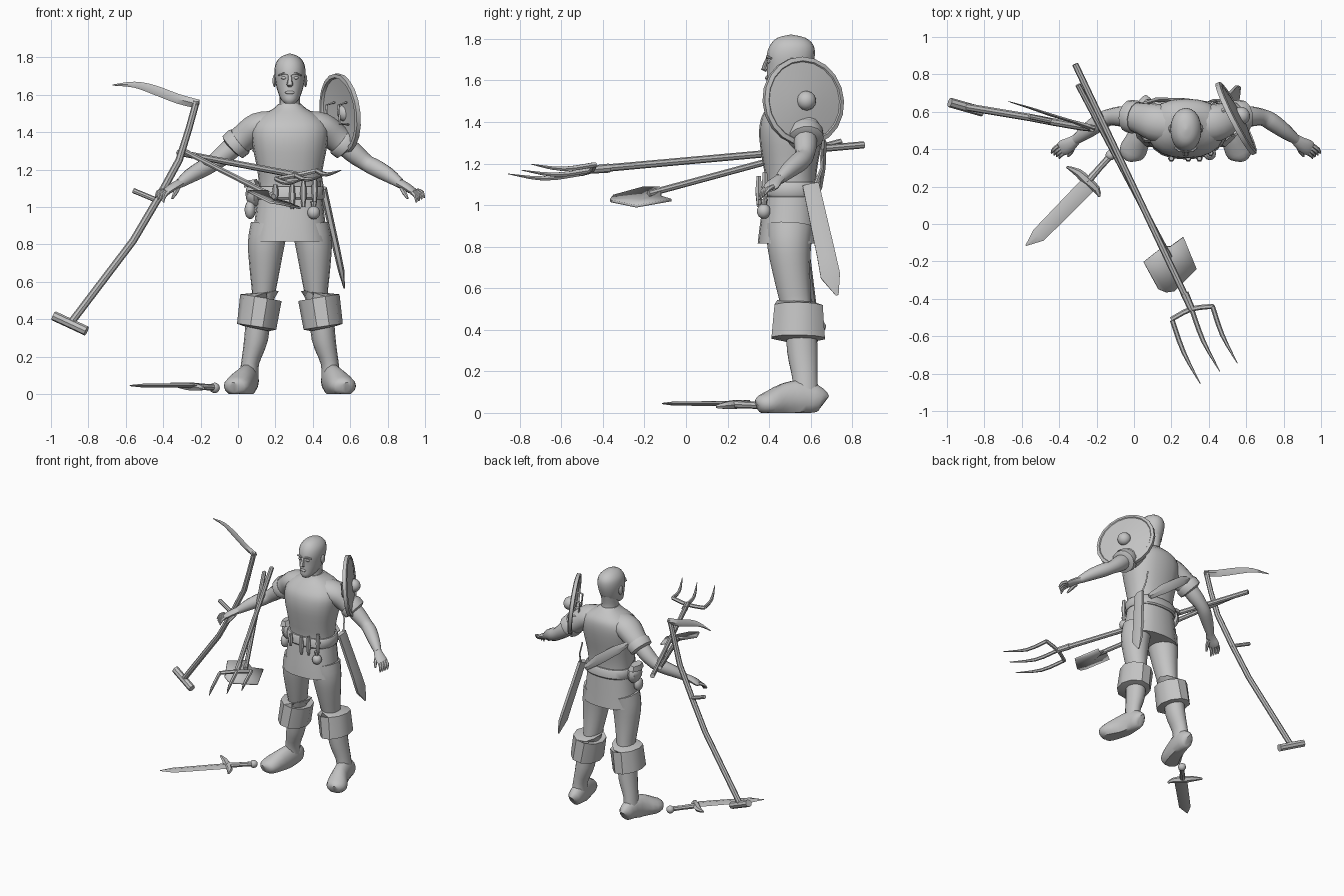
import bpy, bmesh, math
from mathutils import Vector

CX = 0.2775  # body centre line
grey = bpy.data.materials.new("plain_grey")
grey.diffuse_color = (0.55, 0.55, 0.55, 1)


def finish(name, bm, mirror=False, body=False):
    bmesh.ops.recalc_face_normals(bm, faces=bm.faces)
    me = bpy.data.meshes.new(name)
    bm.to_mesh(me)
    bm.free()
    me.materials.append(grey)
    ob = bpy.data.objects.new(name, me)
    bpy.context.collection.objects.link(ob)
    if mirror or body:
        ob.location.x = CX
    if mirror:
        ob.modifiers.new("mirror", 'MIRROR')
    return ob


def spline(pts, n):
    out = []
    for i in range(len(pts) - 1):
        a, b, c, d = (Vector(pts[max(0, min(len(pts) - 1, k))]) for k in (i - 1, i, i + 1, i + 2))
        for s in range(n):
            t = s / n
            out.append(0.5 * (2 * b + (c - a) * t + (2 * a - 5 * b + 4 * c - d) * t * t
                              + (3 * b - a - 3 * c + d) * t ** 3))
    return out + [Vector(pts[-1])]


def tube(name, pts, sides=8, smooth=0, square=1.0, floor=False, **kw):
    """Skin a path of (x, y, z, side radius, up radius)."""
    pts = [tuple(p) if len(p) == 5 else tuple(p) + (p[3],) for p in pts]
    pts = spline(pts, smooth) if smooth else [Vector(p) for p in pts]
    pos = [Vector(p[:3]) for p in pts]
    run = (pos[-1] - pos[0]).normalized()
    ref = Vector((0, 1, 0)) if abs(run.z) > 0.8 else Vector((0, 0, 1))
    bm = bmesh.new()
    rings = []
    for i, p in enumerate(pts):
        t = (pos[min(i + 1, len(pos) - 1)] - pos[max(i - 1, 0)]).normalized()
        if square != 1.0:
            t = Vector((0, 0, 1))
        side = t.cross(ref).normalized()
        up = side.cross(t)
        ring = []
        for k in range(sides):
            a = 2 * math.pi * k / sides
            c, s = math.cos(a), math.sin(a)
            v = (pos[i] + side * math.copysign(abs(c) ** square, c) * max(p[3], .001)
                 + up * math.copysign(abs(s) ** square, s) * max(p[4], .001))
            if floor:
                v.z = max(v.z, 0)
            ring.append(bm.verts.new(v))
        rings.append(ring)
    for a, b in zip(rings, rings[1:]):
        for k in range(sides):
            j = (k + 1) % sides
            bm.faces.new((a[k], a[j], b[j], b[k]))
    bm.faces.new(rings[0])
    bm.faces.new(rings[-1])
    return finish(name, bm, **kw)


def ball(name, loc, size, seg=12, **kw):
    bm = bmesh.new()
    bmesh.ops.create_uvsphere(bm, u_segments=seg, v_segments=8, radius=1)
    for v in bm.verts:
        v.co = Vector(loc) + Vector([v.co[i] * size[i] for i in range(3)])
    return finish(name, bm, **kw)


def loft(name, rows, square=0.85, smooth=3, sides=20):
    """Stack of rings: (z, half width, front y, back y)."""
    return tube(name, [(0, (f + b) / 2, z, w, (b - f) / 2) for z, w, f, b in rows],
                sides, smooth, square, body=True)


# Tunic, belt, neck and head
loft("tunic", [(.99, .17, .38, .63), (1.1, .165, .385, .625), (1.2, .175, .37, .635),
               (1.33, .2, .352, .66), (1.42, .205, .362, .67), (1.48, .165, .40, .66),
               (1.525, .09, .44, .62), (1.55, .062, .455, .59)])
loft("skirt", [(.815, .205, .345, .645), (.9, .192, .355, .64), (1.06, .172, .378, .632)])
loft("belt", [(1.04, .178, .37, .64), (1.05, .185, .362, .648), (1.1, .183, .365, .645),
              (1.11, .176, .373, .637)], smooth=0)
loft("neck", [(1.5, .062, .45, .6), (1.56, .055, .455, .585), (1.64, .055, .46, .6)], 1.01)
loft("head", [(1.552, .024, .40, .46), (1.572, .046, .388, .52), (1.61, .063, .388, .58),
              (1.66, .076, .39, .605), (1.72, .083, .388, .62), (1.77, .075, .405, .613),
              (1.805, .045, .44, .575), (1.82, .004, .5, .51)], 0.95)
tube("nose", [(0, .39, 1.705, .009, .006), (0, .38, 1.675, .012, .01), (0, .374, 1.655, .018, .013),
              (0, .388, 1.645, .012, .006)], 8, body=True)
ball("lips", (0, .389, 1.612), (.026, .009, .009), body=True)
ball("eye", (.032, .398, 1.69), (.015, .009, .008), mirror=True)
tube("brow", [(.01, .39, 1.708, .006), (.035, .391, 1.714, .007), (.06, .41, 1.705, .005)], 6, mirror=True)
ball("ear", (.083, .51, 1.675), (.01, .022, .034), mirror=True)

# Arms with rolled sleeves
tube("sleeve", [(.1, .53, 1.43, .1, .085), (.17, .545, 1.425, .1, .08), (.24, .565, 1.375, .085, .075),
                (.3, .575, 1.325, .075, .07)], 14, 3, mirror=True)
tube("sleeve_cuff", [(.265, .57, 1.355, .083, .077), (.275, .572, 1.347, .09, .083),
                     (.305, .577, 1.32, .087, .08), (.312, .578, 1.313, .06, .055)], 14, mirror=True)
tube("arm", [(.26, .57, 1.36, .055), (.34, .575, 1.29, .055), (.41, .57, 1.235, .045),
             (.46, .545, 1.208, .047), (.53, .495, 1.168, .04), (.59, .45, 1.125, .026)], 12, 3, mirror=True)
tube("palm", [(.58, .458, 1.13, .026, .024), (.615, .43, 1.112, .036, .022), (.65, .41, 1.09, .042, .019),
              (.668, .4, 1.078, .036, .014)], 10, 2, mirror=True)
for i in range(4):
    bx, by, bz = .648 + .011 * i, .382 + .012 * i, 1.08 + .003 * i
    tx, ty, tz = .676 + .014 * i, .352 + .009 * i, 1.026 + .008 * i
    tube("finger_%d" % i, [(bx, by, bz, .012), ((bx + tx) / 2 + .008, (by + ty) / 2, (bz + tz) / 2 + .008, .011),
                           (tx, ty, tz, .005)], 6, 2, mirror=True)
tube("thumb", [(.6, .425, 1.1, .015), (.613, .388, 1.075, .013), (.63, .362, 1.045, .006)], 6, 2, mirror=True)

# Legs and boots
tube("leg", [(.11, .5, .9, .1, .115), (.127, .497, .8, .098, .105), (.135, .51, .66, .08, .088),
             (.142, .53, .52, .06, .074), (.155, .54, .45, .058, .07)], 16, 3, mirror=True)
tube("boot_cuff", [(.15, .54, .50, .065, .075), (.152, .542, .52, .098, .11), (.155, .542, .515, .112, .122),
                   (.178, .54, .36, .106, .135), (.18, .54, .35, .07, .08)], 10, mirror=True)
tube("boot_shaft", [(.165, .55, .47, .066, .076), (.18, .56, .3, .064, .075), (.212, .572, .17, .048, .062),
                    (.22, .575, .08, .052, .065)], 14, 3, mirror=True)
tube("boot_foot", [(.215, .665, .05, .02, .04), (.215, .645, .06, .046, .06), (.222, .57, .075, .055, .085),
                   (.245, .48, .06, .06, .085), (.28, .4, .045, .073, .06), (.297, .36, .04, .058, .045),
                   (.302, .342, .035, .025, .028)], 14, 2, floor=True, mirror=True)

# Belt pouches and tools
ball("hip_pouch", (.085, .50, 1.07), (.045, .07, .07), 8)
tube("hip_pouch_flap", [(.075, .50, 1.11, .045, .075), (.07, .50, 1.145, .03, .06)], 6)
ball("water_flask", (.065, .48, .985), (.03, .04, .05))
ball("belt_bag", (.405, .375, .97), (.034, .034, .036))
tube("bag_neck", [(.405, .375, 1.0, .012), (.405, .375, 1.03, .018)], 8)
for i, (x, top, low) in enumerate(((.2, 1.12, 1.03), (.29, 1.12, .99), (.35, 1.14, 1.0), (.41, 1.16, 1.02))):
    y = .35 + (.03 if x > .4 else 0)
    tube("belt_tool_%d" % i, [(x, y, top, .012), (x, y, (top + low) / 2, .018), (x, y, low, .01)], 6)
tube("back_band", [(.4, .645, 1.08, .01, .02), (.28, .66, 1.18, .012, .035), (.12, .665, 1.3, .012, .032),
                   (.04, .64, 1.36, .008, .015)], 4)

# Scabbard and strap
tube("scabbard", [(.455, .6, 1.1, .02, .046), (.53, .675, .76, .019, .052), (.552, .695, .66, .017, .055),
                  (.568, .728, .566, .004, .008)], 6)
tube("scabbard_strap", [(.455, .62, 1.09, .006, .01), (.44, .655, 1.18, .006, .008), (.42, .65, 1.27, .006, .008)], 4)

# Round shield: turned profile with rim, boss and arm straps
profile = [(.003, .022), (.1, .017), (.19, .004), (.195, .01), (.215, .004), (.215, -.02), (.195, -.022),
           (.19, -.008), (.1, .003), (.003, .007)]
bm = bmesh.new()
rings = [[bm.verts.new((r * math.cos(k * math.pi / 10), r * math.sin(k * math.pi / 10), z)) for k in range(20)]
         for r, z in profile]
for a, b in zip(rings, rings[1:]):
    for k in range(20):
        bm.faces.new((a[k], a[k - 1], b[k - 1], b[k]))
bm.faces.new(rings[0])
bm.faces.new(rings[-1])
parts = [finish("shield", bm), ball("shield_boss", (0, 0, .025), (.048, .048, .045))]
for s in (-.07, .07):
    parts.append(tube("shield_strap", [(s, -.06, 0, .012, .006), (s, -.05, -.05, .012, .006),
                                       (s, .05, -.05, .012, .006), (s, .06, 0, .012, .006)], 4))
for ob in parts:
    ob.rotation_euler = Vector((.87, .45, .1)).to_track_quat('Z', 'Y').to_euler()
    ob.location = (.553, .568, 1.5)

# Scythe
tube("scythe_handle", [(-.222, .512, 1.565, .018), (-.262, .515, 1.42, .018), (-.315, .525, 1.25, .02),
                       (-.43, .545, 1.04, .02), (-.56, .57, .82, .02), (-.89, .625, .385, .02)], 8)
tube("scythe_end_bar", [(-.985, .65, .418, .026), (-.81, .6, .337, .026)], 8)
tube("scythe_grip", [(-.42, .545, 1.03, .014), (-.56, .575, 1.088, .014)], 8)
tube("scythe_blade", [(-.212, .51, 1.55, .018, .024), (-.32, .545, 1.578, .009, .026),
                      (-.45, .585, 1.627, .008, .025), (-.555, .62, 1.654, .006, .016),
                      (-.67, .655, 1.652, .002, .003)], 4, 3)

# Pitchfork
tube("fork_handle", [(-.315, .855, 1.29, .017), (.305, -.45, 1.172, .018)], 8)
tube("fork_socket", [(.27, -.37, 1.178, .022), (.31, -.46, 1.17, .019)], 8)
tube("fork_bar", [(.2, -.51, 1.15, .013), (.305, -.455, 1.168, .014), (.425, -.44, 1.195, .013)], 6, 3)
for n, a, b in (("left", (.205, -.515, 1.15), (.355, -.855, 1.15)),
                ("middle", (.31, -.46, 1.168), (.46, -.79, 1.168)),
                ("right", (.42, -.44, 1.195), (.553, -.745, 1.197))):
    m = [(p + q) / 2 for p, q in zip(a, b)]
    tube("fork_tine_" + n, [(*a, .013), (m[0] - .015, m[1], m[2] - .022, .012), (*b, .002)], 6, 3)

# Shovel with a curved blade
tube("shovel_handle", [(-.3, .745, 1.305, .015), (.19, -.18, 1.055, .016)], 8)
left = [(.16, -.125, 1.09), (.055, -.205, 1.09), (.135, -.35, 1.05)]
mid = [(.2, -.12, 1.045), (.19, -.22, 1.03), (.175, -.366, 1.03)]
right = [(.265, -.07, 1.03), (.335, -.24, 1.0), (.215, -.36, 1.025)]
bm = bmesh.new()
cols = [[bm.verts.new(p) for p in c] for c in (left, mid, right)]
for a, b in zip(cols, cols[1:]):
    for k in range(2):
        bm.faces.new((a[k], a[k + 1], b[k + 1], b[k]))
blade = finish("shovel_blade", bm)
blade.modifiers.new("thickness", 'SOLIDIFY').thickness = .012

# Sword lying on the ground
tube("sword_blade", [(-.25, .205, .045, .045, .012), (-.51, -.06, .045, .04, .01), (-.578, -.115, .045, .003, .003)], 4)
tube("sword_guard", [(-.36, .305, .055, .006, .008), (-.3, .275, .045, .022, .018), (-.25, .23, .04, .026, .024),
                     (-.2, .185, .035, .02, .018), (-.185, .145, .03, .006, .008)], 6, 2)
tube("sword_grip", [(-.25, .225, .042, .02), (-.18, .305, .038, .017), (-.13, .36, .035, .018)], 8)
ball("sword_pommel", (-.125, .368, .033), (.028, .028, .028))

bpy.ops.object.select_all(action='SELECT')
bpy.context.view_layer.objects.active = bpy.data.objects["tunic"]
bpy.ops.object.shade_smooth_by_angle(angle=math.radians(40))
